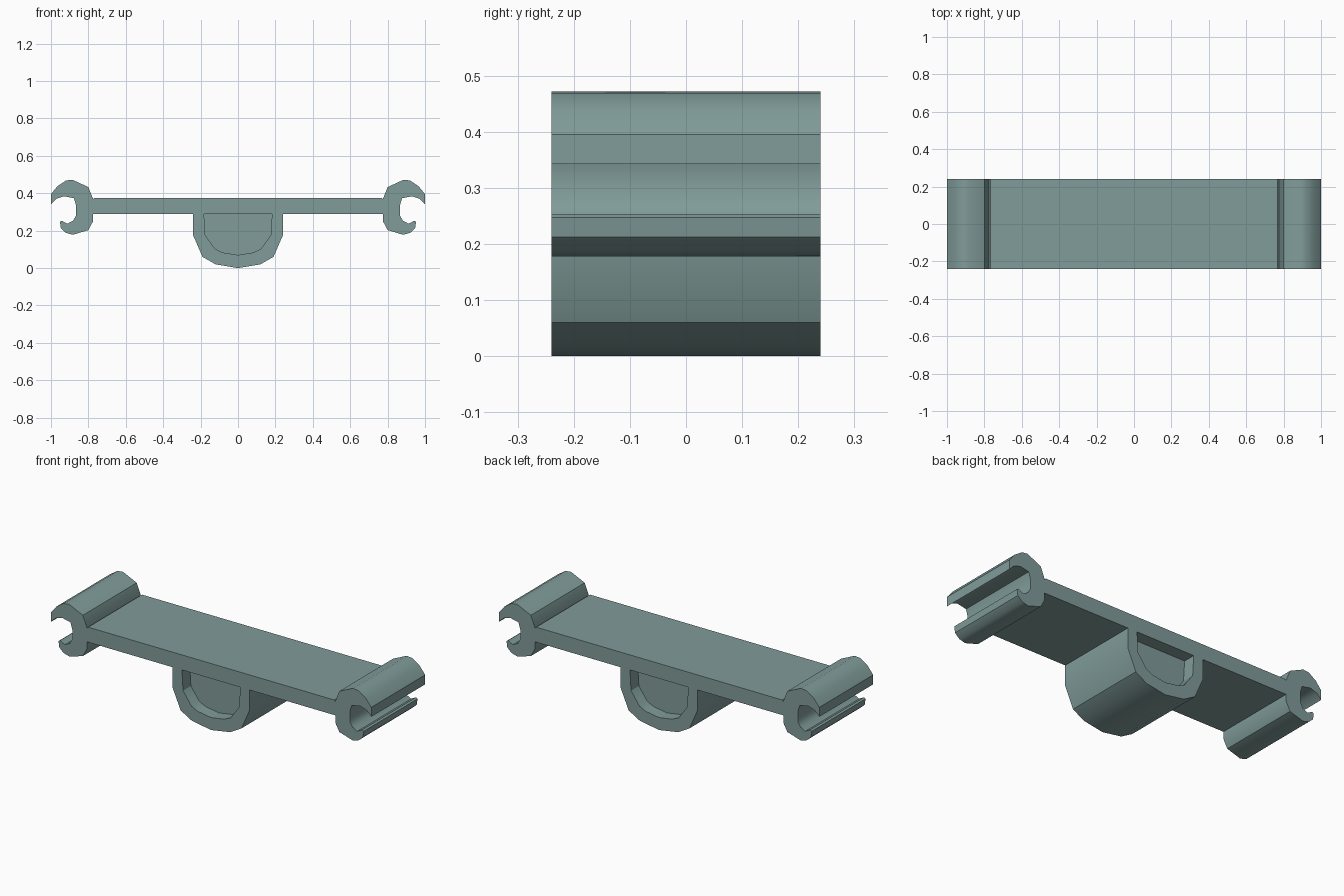
import bpy, bmesh, math

if "Cube" in bpy.data.objects:
    bpy.data.objects.remove(bpy.data.objects["Cube"])

HALF = 0.24     # half depth of the whole bracket
POCKET = 0.07   # depth of the recess at each end of the cradle

# Grey-green finish shared by every part
finish = bpy.data.materials.new("grey_green")
finish.diffuse_color = (0.217, 0.334, 0.322, 1.0)
finish.use_nodes = True
finish.node_tree.nodes["Principled BSDF"].inputs["Base Color"].default_value = finish.diffuse_color


def make_object(name, bm):
    bmesh.ops.remove_doubles(bm, verts=bm.verts, dist=1e-5)
    bmesh.ops.recalc_face_normals(bm, faces=bm.faces)
    mesh = bpy.data.meshes.new(name)
    bm.to_mesh(mesh)
    bm.free()
    mesh.materials.append(finish)
    obj = bpy.data.objects.new(name, mesh)
    bpy.context.collection.objects.link(obj)
    # Soften the gentle curves, keep real corners crisp
    bpy.ops.object.select_all(action='DESELECT')
    obj.select_set(True)
    bpy.context.view_layer.objects.active = obj
    bpy.ops.object.shade_smooth_by_angle(angle=math.radians(32))
    return obj


def loft(name, loops, closed=True):
    """Skin a run of (profile, y) loops and cap both ends."""
    bm = bmesh.new()
    rings = [[bm.verts.new((x, y, z)) for x, z in prof] for prof, y in loops]
    n = len(rings[0])
    for a, b in zip(rings, rings[1:]):
        for i in range(n if closed else n - 1):
            j = (i + 1) % n
            bm.faces.new((a[i], a[j], b[j], b[i]))
    bm.faces.new(rings[0])
    bm.faces.new(rings[-1][::-1])
    return make_object(name, bm)


def prism(name, prof):
    return loft(name, [(prof, -HALF), (prof, HALF)])


def mirrored(half):
    """Complete a right-half profile whose last point lies on x = 0."""
    return half + [(-x, z) for x, z in reversed(half[:-1])]


# Flat deck
prism("deck_plate", [(-0.777, 0.29), (0.777, 0.29), (0.777, 0.365), (0.767, 0.375),
                     (-0.767, 0.375), (-0.777, 0.365)])

# Open C-shaped clips at both ends
clip = [(0.775, 0.37), (0.80, 0.433), (0.885, 0.472), (0.92, 0.468),
        (0.965, 0.438), (1.0, 0.395), (1.0, 0.342), (0.972, 0.37),
        (0.93, 0.384), (0.877, 0.373), (0.866, 0.335), (0.866, 0.28),
        (0.882, 0.253), (0.912, 0.237), (0.942, 0.253), (0.952, 0.247),
        (0.947, 0.212), (0.92, 0.188), (0.882, 0.178), (0.80, 0.203),
        (0.775, 0.25)]
for side, sign in (("right", 1), ("left", -1)):
    prism(side + "_clip", [(sign * x, z) for x, z in clip])

# Rounded cradle under the deck, recessed at front and back
outer = mirrored([(0.24, 0.29), (0.24, 0.175), (0.19, 0.06), (0.12, 0.02), (0.0, 0.0)])
inner = mirrored([(0.182, 0.29), (0.175, 0.175), (0.122, 0.102), (0.082, 0.083), (0.0, 0.07)])
loft("under_cradle", [(inner, -HALF + POCKET), (inner, -HALF), (outer, -HALF),
                      (outer, HALF), (inner, HALF), (inner, HALF - POCKET)], closed=False)
